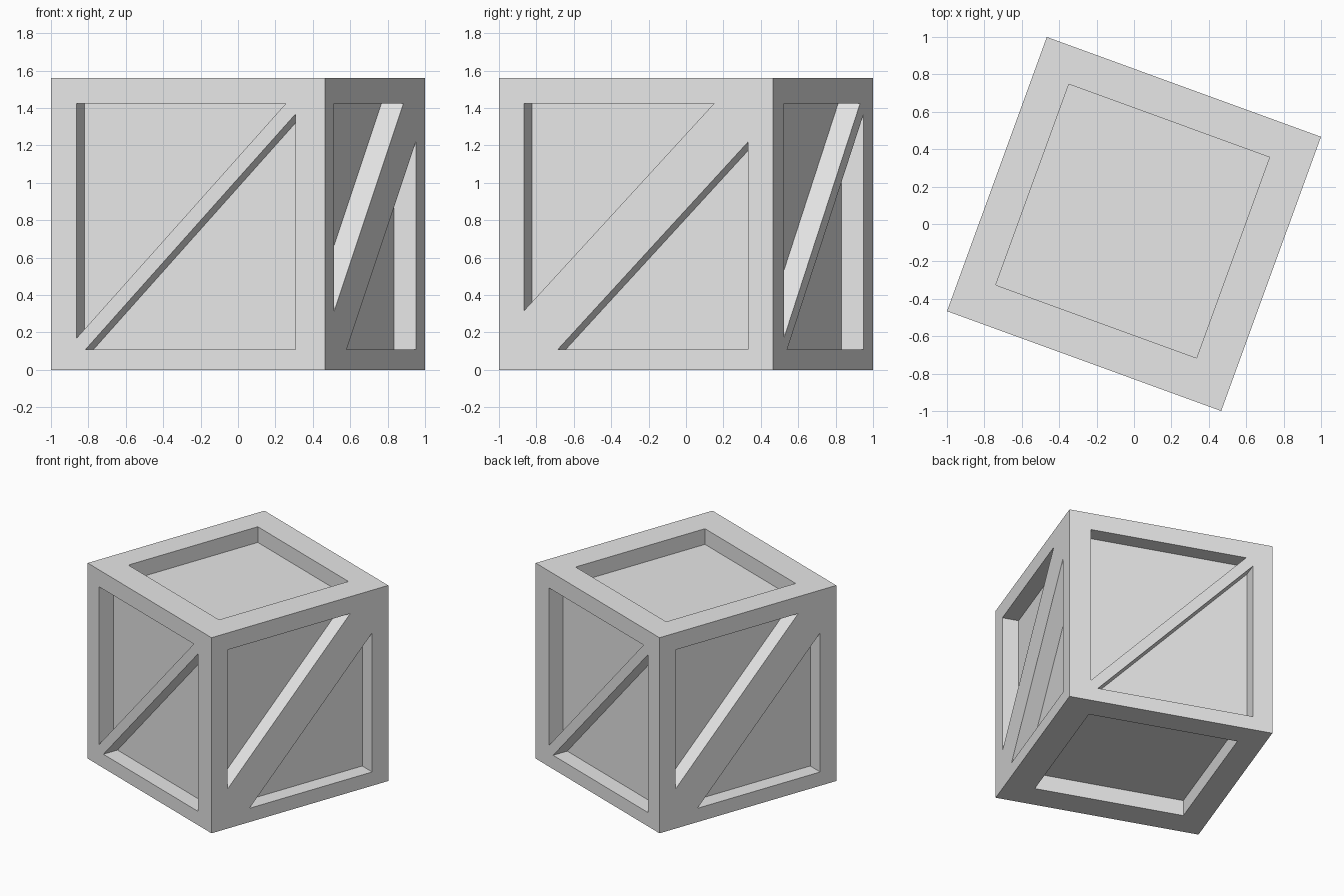
import bpy
import bmesh
from math import radians, pi
from mathutils import Matrix, Vector

if "Cube" in bpy.data.objects:
    bpy.data.objects.remove(bpy.data.objects["Cube"], do_unlink=True)

SIDE = 1.56
HALF = SIDE / 2
DEPTH = 0.125
PROUD = 0.05
TOP, BOTTOM = 1.425, 0.11      # heights of the side recesses
TURN = Matrix.Rotation(radians(-20), 4, 'Z')


def make_object(name, bm):
    mesh = bpy.data.meshes.new(name)
    bmesh.ops.recalc_face_normals(bm, faces=bm.faces)
    bm.to_mesh(mesh)
    bm.free()
    obj = bpy.data.objects.new(name, mesh)
    bpy.context.collection.objects.link(obj)
    return obj


def add_prism(bm, outline, frame):
    """Prism from an outline in the frame's xy plane, sunk along its -z."""
    base = bm.faces.new([bm.verts.new(frame @ Vector((x, y, PROUD))) for x, y in outline])
    out = bmesh.ops.extrude_face_region(bm, geom=[base])["geom"]
    verts = [g for g in out if isinstance(g, bmesh.types.BMVert)]
    direction = frame.to_3x3() @ Vector((0, 0, -1))
    bmesh.ops.translate(bm, verts=verts, vec=direction * (DEPTH + PROUD))


# Crate body
bm = bmesh.new()
bmesh.ops.create_cube(bm, size=SIDE)
bmesh.ops.translate(bm, verts=bm.verts, vec=(0, 0, HALF))
crate = make_object("crate", bm)

# Two triangular recesses on each side leave a frame and a diagonal brace
cut = bmesh.new()
front = (0.144, 1.39, 1.193, 1.257)
back = (0.166, 1.412, 1.193, 1.257)
flank = (0.141, 1.418, 1.083, 1.11)
for k, (left, right, w, h) in enumerate((front, flank, back, flank)):
    frame = (Matrix.Rotation(k * pi / 2, 4, 'Z')
             @ Matrix.Translation((-HALF, -HALF, 0))
             @ Matrix.Rotation(pi / 2, 4, 'X'))
    add_prism(cut, [(left, TOP), (left, TOP - h), (left + w, TOP)], frame)
    add_prism(cut, [(right, BOTTOM), (right, BOTTOM + h), (right - w, BOTTOM)], frame)

# Square recesses in the lid and the underside
r, cx, cy = 0.571, -0.012, 0.012
square = [(cx - r, cy - r), (cx + r, cy - r), (cx + r, cy + r), (cx - r, cy + r)]
add_prism(cut, square, Matrix.Translation((0, 0, SIDE)))
add_prism(cut, square, Matrix.Scale(-1, 4, (0, 0, 1)))
cutter = make_object("recess_cutter", cut)
cutter.hide_render = True

# Carve the recesses, then drop the cutter
mod = crate.modifiers.new("recesses", 'BOOLEAN')
mod.operation = 'DIFFERENCE'
mod.solver = 'EXACT'
mod.object = cutter
bpy.context.view_layer.objects.active = crate
bpy.ops.object.modifier_apply(modifier=mod.name)
bpy.data.objects.remove(cutter, do_unlink=True)
crate.data.transform(TURN)

# Single plain grey
grey = bpy.data.materials.new("light_grey")
grey.use_nodes = True
colour = (0.8, 0.8, 0.8, 1)
grey.diffuse_color = colour
grey.node_tree.nodes["Principled BSDF"].inputs["Base Color"].default_value = colour
crate.data.materials.clear()
crate.data.materials.append(grey)
